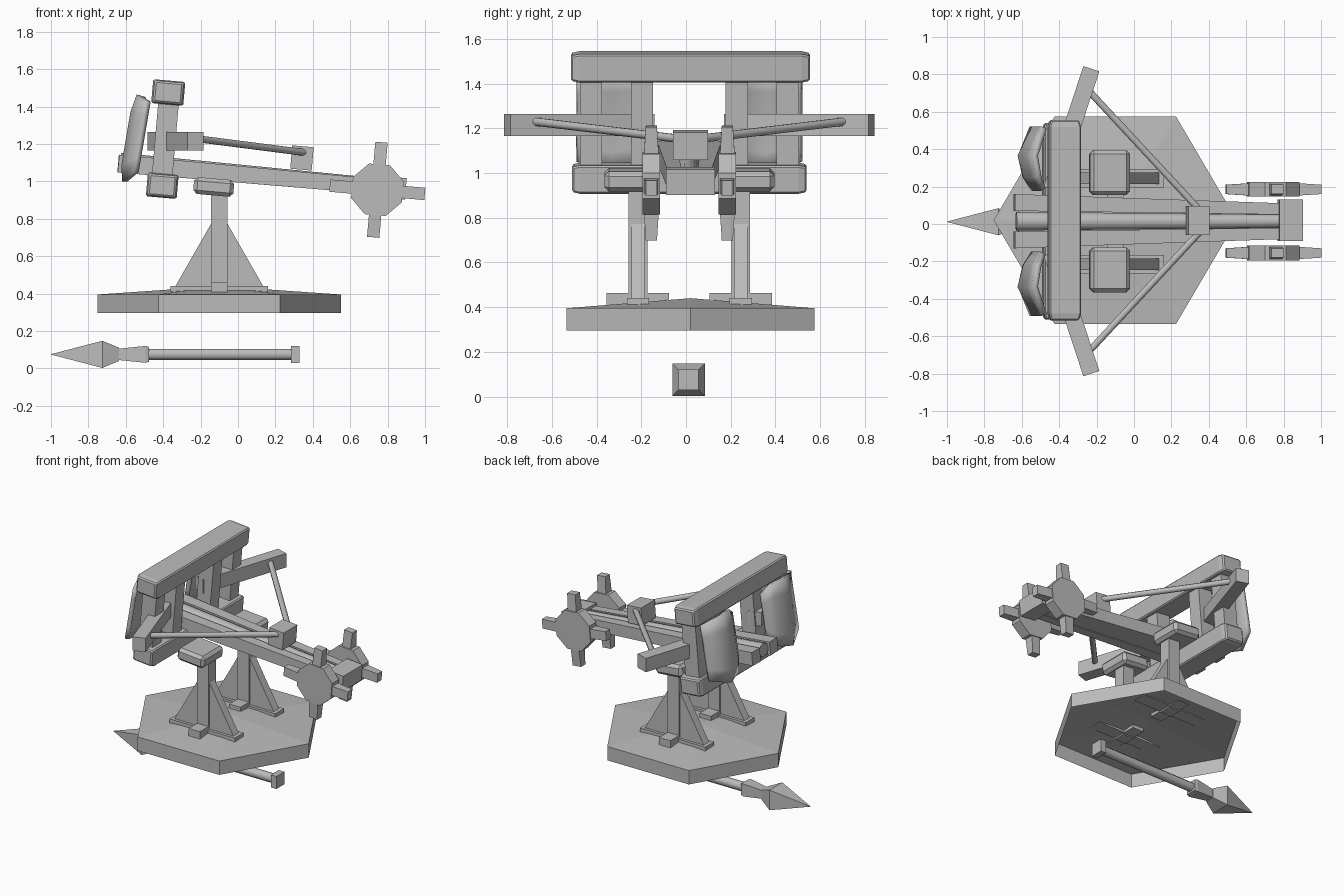
import bpy, bmesh, math
from mathutils import Vector, Matrix

if "Cube" in bpy.data.objects:
    bpy.data.objects.remove(bpy.data.objects["Cube"])

YC = 0.015                      # mirror plane of the machine
TILT = math.radians(5)          # the whole weapon leans forward a little

mat = bpy.data.materials.new("plain_grey")
mat.diffuse_color = (0.5, 0.5, 0.5, 1)
mat.use_nodes = True
mat.node_tree.nodes["Principled BSDF"].inputs["Base Color"].default_value = mat.diffuse_color


def finish(name, bm, bevel=0, smooth=False):
    bmesh.ops.recalc_face_normals(bm, faces=bm.faces)
    me = bpy.data.meshes.new(name)
    bm.to_mesh(me)
    bm.free()
    me.materials.append(mat)
    ob = bpy.data.objects.new(name, me)
    bpy.context.collection.objects.link(ob)
    if bevel:
        m = ob.modifiers.new("bevel", 'BEVEL')
        m.width, m.segments = bevel, 1
    if smooth:
        bpy.ops.object.select_all(action='DESELECT')
        ob.select_set(True)
        bpy.context.view_layer.objects.active = ob
        bpy.ops.object.shade_smooth_by_angle(angle=math.radians(50))
    return ob


def box(name, c, s, tilt=0.0, bevel=0, taper=1.0):
    """Box at c with size s, turned about y; taper scales its two y ends."""
    bm = bmesh.new()
    bmesh.ops.create_cube(bm, size=1)
    if taper != 1.0:
        bmesh.ops.subdivide_edges(bm, edges=[e for e in bm.edges
            if abs(e.verts[0].co.y - e.verts[1].co.y) > .5], cuts=3)
        for v in bm.verts:
            if abs(v.co.y) > .4:
                v.co.x *= taper
                v.co.z *= taper
            elif abs(v.co.y) > .1:
                v.co.y *= 1.86
    bm.transform(Matrix.Translation(c) @ Matrix.Rotation(tilt, 4, 'Y') @ Matrix.Diagonal((*s, 1)))
    return finish(name, bm, bevel)


def loft(name, stations, sides=4, smooth=False):
    """Prism through (point, width, height) stations along one line."""
    pts = [Vector(p) for p, w, h in stations]
    d = (pts[-1] - pts[0]).normalized()
    side = d.cross(Vector((0, 0, 1))).normalized()
    up = side.cross(d)
    k = 0.5 / math.cos(math.pi / sides)
    bm = bmesh.new()
    rings = []
    for p, (_, w, h) in zip(pts, stations):
        rings.append([bm.verts.new(p + side * math.cos(a) * w * k + up * math.sin(a) * h * k)
                      for a in [(i + .5) * math.tau / sides for i in range(sides)]])
    for a, b in zip(rings, rings[1:]):
        for i in range(sides):
            j = (i + 1) % sides
            bm.faces.new((a[i], a[j], b[j], b[i]))
    bm.faces.new(rings[0])
    bm.faces.new(rings[-1])
    return finish(name, bm, 0, smooth)


def plate(name, outline, y, t, smooth=False):
    """Flat (x, z) outline given thickness t along y."""
    bm = bmesh.new()
    a = [bm.verts.new((x, y - t / 2, z)) for x, z in outline]
    f = bm.faces.new(a)
    r = bmesh.ops.extrude_face_region(bm, geom=[f])
    bmesh.ops.translate(bm, vec=(0, t, 0), verts=[v for v in r['geom'] if isinstance(v, bmesh.types.BMVert)])
    return finish(name, bm)


# hexagonal platform: low roof over an open-bottomed rim
bm = bmesh.new()
ang = [i * math.tau / 6 for i in range(6)]
lo, hi = [[bm.verts.new((-0.1 + .65 * math.cos(a), .02 + .64 * math.sin(a), z)) for a in ang]
          for z in (.295, .395)]
peak = bm.verts.new((-0.1, .02, .44))
for i in range(6):
    j = (i + 1) % 6
    bm.faces.new((lo[i], lo[j], hi[j], hi[i]))
    bm.faces.new((hi[i], hi[j], peak))
finish("platform", bm)

for s, tag in ((1, "left"), (-1, "right")):
    def Y(v):
        return YC + s * v

    # stand: post, triangular brace, feet and cap
    yl = Y(.23)
    box("post_" + tag, (-.1, yl, .70), (.09, .085, .60))
    plate("brace_" + tag, [(-.34, .43), (.14, .43), (-.06, .78), (-.14, .78)], yl, .06)
    box("foot_rail_" + tag, (-.1, yl, .425), (.52, .10, .03))
    for k, w in ((1, "outer"), (-1, "inner")):
        box(f"foot_{w}_{tag}", (-.1, yl + k * .09, .435), (.09, .10, .055))
    box("cap_" + tag, (-.13, Y(.26), .97), (.215, .24, .09), TILT, .02)

    # frame uprights
    for off, w in ((.212, "inner"), (.44, "outer")):
        box(f"upright_{w}_{tag}", (-.388, Y(off), 1.23), (.11, .10, .42), TILT)

    # curved shield behind the uprights
    bm = bmesh.new()
    cols = [(.17, 1.10, 1.40, .0), (.24, 1.03, 1.455, .045), (.35, 1.0, 1.46, .07), (.50, 1.05, 1.43, .0)]
    grid = []
    for y, z0, z1, bulge in cols:
        zs = [z0 + (z1 - z0) * t for t in (0, .2, .8, 1)]
        grid.append([bm.verts.new((-.475 + (z - 1.46) * .17 - bulge * (1 if 0 < i < 3 else .75), Y(y), z))
                     for i, z in enumerate(zs)])
    for a, b in zip(grid, grid[1:]):
        for i in range(3):
            bm.faces.new((a[i], b[i], b[i + 1], a[i + 1]))
    bmesh.ops.recalc_face_normals(bm, faces=bm.faces)
    ob = finish("shield_" + tag, bm, 0, True)
    m = ob.modifiers.new("thickness", 'SOLIDIFY')
    m.thickness, m.offset = .03, 0

    # throwing arm and its cord
    loft("bow_arm_" + tag, [((-.44, Y(.17), 1.215), .09, .10), ((-.228, Y(.815), 1.215), .09, .10)])
    loft("cord_" + tag, [((-.235, Y(.69), 1.23), .036, .036), ((.35, Y(.06), 1.155), .036, .036)], 8, True)

    # stock rail, converging towards the winch
    loft("stock_rail_" + tag, [((-.64, Y(.10), 1.095), .09, .095), ((.82, Y(.065), .965), .06, .08)])

    # winch wheel with four handles
    cx, cz, yw = .745, .955, Y(.17)
    plate("wheel_" + tag, [(cx + .147 * math.cos(a), cz + .147 * math.sin(a)) for a in
          [(i + .5) * math.tau / 8 - TILT for i in range(8)]], yw, .078)
    for i in range(4):
        a = i * math.pi / 2 - TILT
        d = Vector((math.cos(a), 0, math.sin(a)))
        o = Vector((cx, yw, cz))
        n = Vector((-d.z, 0, d.x))
        bm = bmesh.new()
        ends = []
        for r, t in ((.10, .07), (.255, .05)):
            ends.append([bm.verts.new(o + d * r + n * u * .033 + Vector((0, v * t / 2, 0)))
                         for u, v in ((-1, -1), (1, -1), (1, 1), (-1, 1))])
        for k in range(4):
            q = (k + 1) % 4
            bm.faces.new((ends[0][k], ends[0][q], ends[1][q], ends[1][k]))
        bm.faces.new(ends[0])
        bm.faces.new(ends[1])
        finish(f"handle_{i}_{tag}", bm)

# frame cross beams
box("top_beam", (-.373, .02, 1.475), (.172, 1.07, .128), TILT, .008, .88)
box("bottom_beam", (-.405, .015, .977), (.165, 1.05, .128), TILT, .008, .88)

# trough floor, centre rod, cord slider and winch drum
loft("trough_floor", [((-.62, YC, 1.065), .14, .03), ((.80, YC, .945), .09, .03)])
loft("centre_rod", [((-.63, YC, 1.105), .10, .09), ((.80, YC, .975), .07, .07)], 10, True)
box("cord_slider", (.342, .02, 1.125), (.115, .155, .125), TILT)
box("winch_drum", (.835, .02, .965), (.125, .22, .115), TILT)

# loose bolt lying below the platform
ax, az = .012, .075
loft("bolt_head", [((x, ax, az), w, w) for x, w in ((-1, .002), (-.725, .145), (-.635, .07))])
loft("bolt_collar", [((x, ax, az), w, w) for x, w in ((-.64, .06), (-.495, .09), (-.475, .08))])
loft("bolt_shaft", [((x, ax, az), .06, .06) for x in (-.48, .29)], 8, True)
box("bolt_end", (.307, ax, az), (.045, .09, .09))
